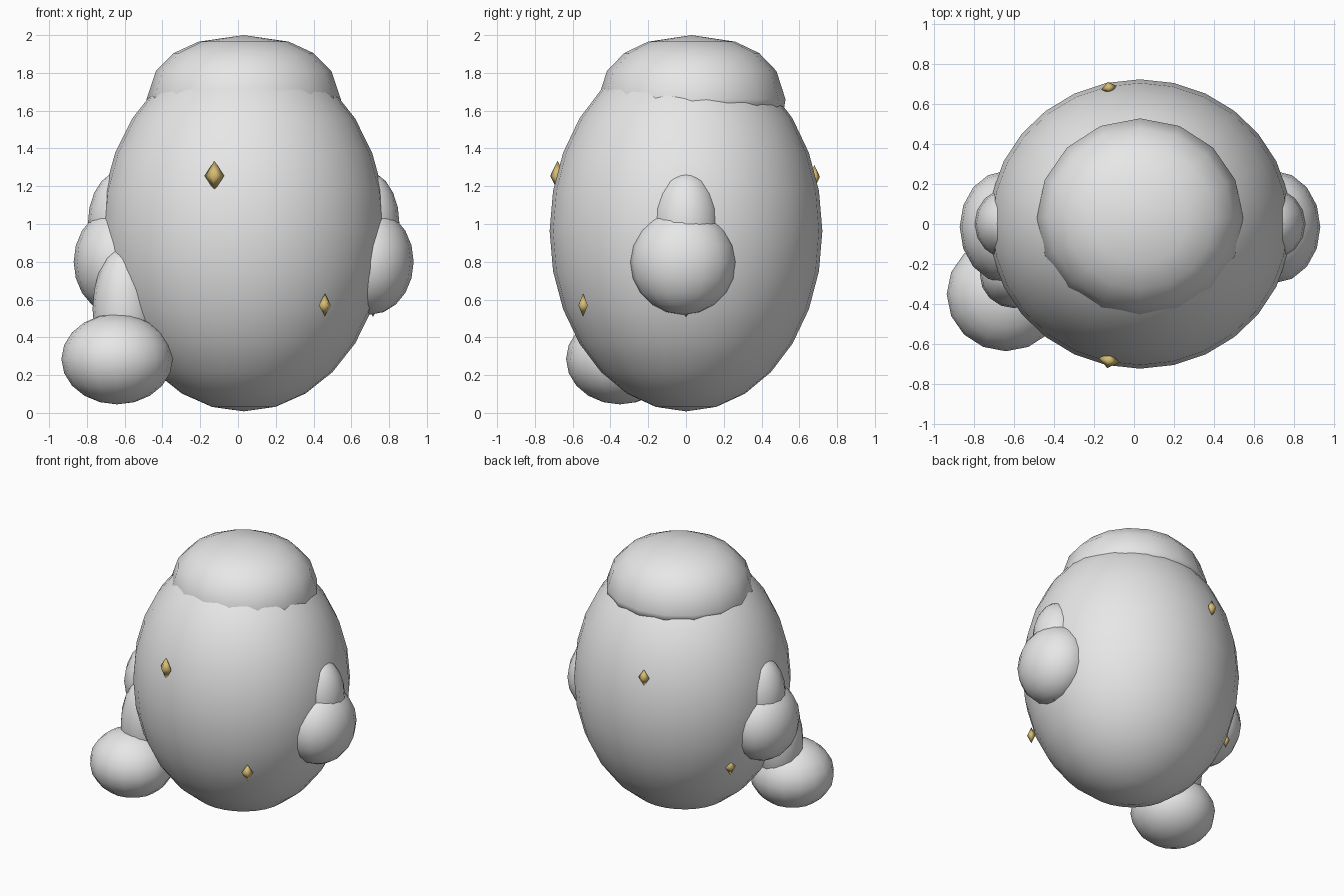
import bpy
import bmesh
import math
from mathutils import Matrix, Vector

cube = bpy.data.objects.get("Cube")
if cube:
    bpy.data.objects.remove(cube, do_unlink=True)

AXIS_X = 0.03  # the body sits slightly off the origin


def make_material(name, rgb):
    mat = bpy.data.materials.new(name)
    mat.use_nodes = True
    color = (*rgb, 1)
    mat.diffuse_color = color
    mat.node_tree.nodes["Principled BSDF"].inputs["Base Color"].default_value = color
    return mat


grey = make_material("pale grey", (0.8, 0.8, 0.8))
gold = make_material("gold", (0.68, 0.51, 0.17))


def finish(name, bm, mat, smooth=True):
    bmesh.ops.recalc_face_normals(bm, faces=bm.faces)
    for face in bm.faces:
        face.smooth = smooth
    mesh = bpy.data.meshes.new(name)
    bm.to_mesh(mesh)
    bm.free()
    mesh.materials.append(mat)
    obj = bpy.data.objects.new(name, mesh)
    bpy.context.collection.objects.link(obj)
    return obj


def ellipsoid(name, center, radii, segments=16, rings=10):
    bm = bmesh.new()
    bmesh.ops.create_uvsphere(
        bm, u_segments=segments, v_segments=rings, radius=1,
        matrix=Matrix.Translation(center) @ Matrix.Diagonal((*radii, 1)))
    return finish(name, bm, grey)


def lathe(name, center, profile, y_scale, segments=16):
    bm = bmesh.new()
    verts = [bm.verts.new((r, 0, z)) for r, z in profile]
    edges = [bm.edges.new(pair) for pair in zip(verts, verts[1:])]
    bmesh.ops.spin(bm, geom=verts + edges, cent=(0, 0, 0), axis=(0, 0, 1),
                   angle=math.tau, steps=segments)
    bmesh.ops.remove_doubles(bm, verts=bm.verts, dist=0.001)
    bmesh.ops.transform(
        bm, verts=bm.verts,
        matrix=Matrix.Translation(center) @ Matrix.Diagonal((1, y_scale, 1, 1)))
    return finish(name, bm, grey)


def gem(name, center, half_width, half_height):
    # Four-sided double pyramid facing outward from the body
    bm = bmesh.new()
    outward = Vector((center[0] - AXIS_X, center[1]))
    turn = math.atan2(outward.y, outward.x)
    bmesh.ops.create_uvsphere(
        bm, u_segments=4, v_segments=2, radius=1,
        matrix=Matrix.Translation(center) @ Matrix.Rotation(turn, 4, "Z")
        @ Matrix.Diagonal((half_width * 0.75, half_width, half_height, 1)))
    finish(name, bm, gold)


# Egg-shaped body and rounded cap
ellipsoid("body", (AXIS_X, 0, 0.963), (0.755, 0.722, 0.955), 28, 14)
lathe("cap", (AXIS_X, 0.03, 0),
      [(0, 1.5), (0.4, 1.53), (0.508, 1.62), (0.515, 1.66), (0.465, 1.81),
       (0.37, 1.905), (0.24, 1.965), (0, 2.0)], 0.965)

# Arms with round hands on both sides
for side, sign in (("left", 1), ("right", -1)):
    ellipsoid(f"{side}_arm", (AXIS_X + sign * 0.65, 0, 1.0), (0.175, 0.18, 0.28))
    ellipsoid(f"{side}_hand", (AXIS_X + sign * 0.67, -0.015, 0.8), (0.23, 0.28, 0.28))

# Single leg with a round foot
ellipsoid("leg", (-0.6, -0.25, 0.55), (0.17, 0.17, 0.33))
ellipsoid("foot", (-0.64, -0.35, 0.285), (0.295, 0.285, 0.24))

# Gold studs scattered over the body
gem("front_gem", (-0.125, -0.68, 1.255), 0.053, 0.08)
gem("back_gem", (-0.125, 0.68, 1.25), 0.04, 0.062)
gem("lower_front_gem", (0.46, -0.545, 0.57), 0.04, 0.062)
gem("lower_left_gem", (0.715, 0, 0.57), 0.04, 0.062)
gem("lower_back_gem", (-0.575, 0.29, 0.55), 0.04, 0.062)
